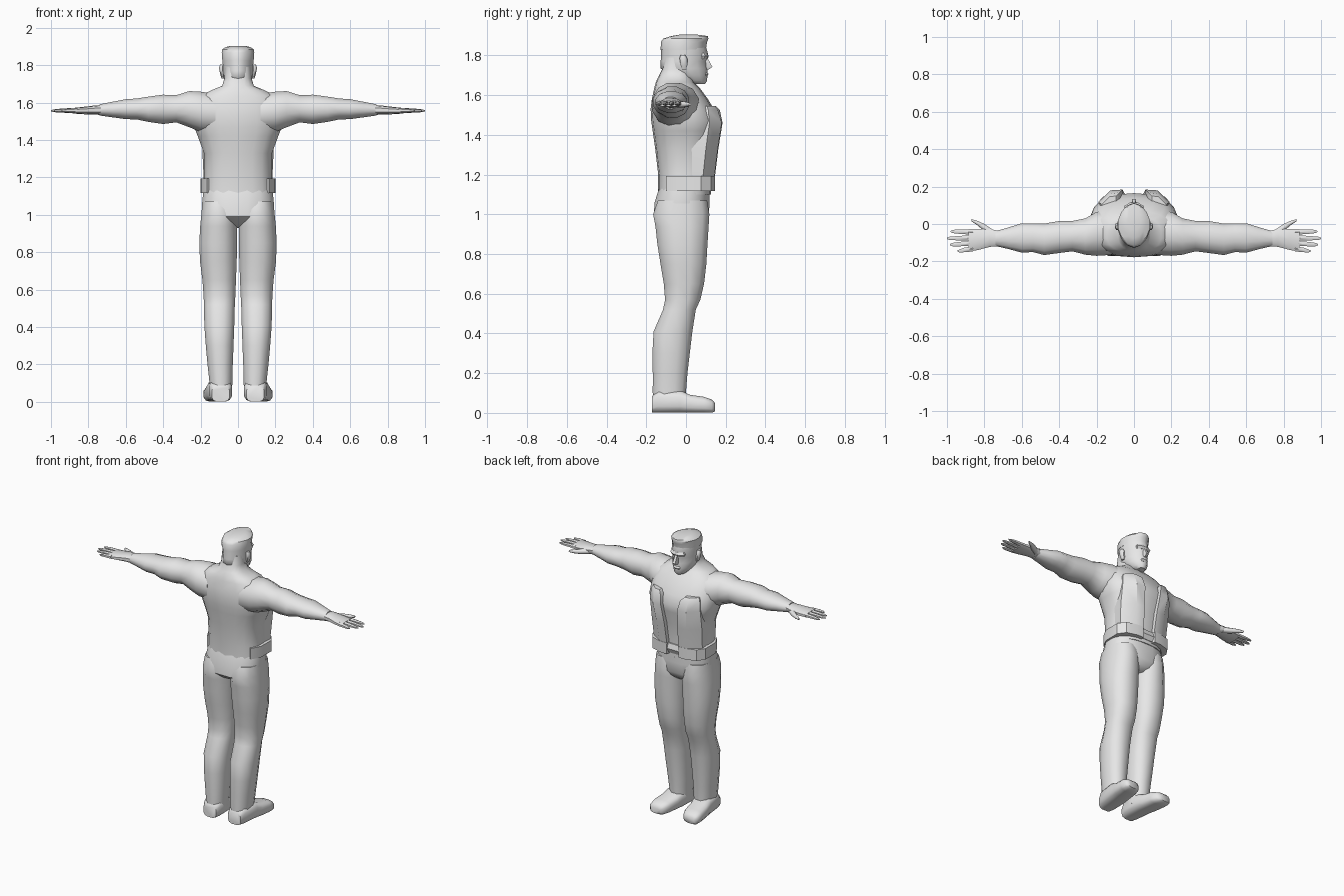
import bpy, bmesh, math

grey = bpy.data.materials.new("plain_grey")
grey.diffuse_color = (0.8, 0.8, 0.8, 1)


def skin(name, rings, mirror=False, angle=50):
    """Bridge equal-length point rings into a closed shape."""
    bm = bmesh.new()
    loops = [[bm.verts.new(p) for p in ring] for ring in rings]
    n = len(loops[0])
    for a, b in zip(loops, loops[1:]):
        for i in range(n):
            j = (i + 1) % n
            bm.faces.new((a[i], a[j], b[j], b[i]))
    bm.faces.new(loops[0][::-1])
    bm.faces.new(loops[-1])
    bmesh.ops.recalc_face_normals(bm, faces=bm.faces)
    mesh = bpy.data.meshes.new(name)
    bm.to_mesh(mesh)
    bm.free()
    mesh.materials.append(grey)
    ob = bpy.data.objects.new(name, mesh)
    bpy.context.collection.objects.link(ob)
    bpy.ops.object.select_all(action='DESELECT')
    ob.select_set(True)
    bpy.context.view_layer.objects.active = ob
    bpy.ops.object.shade_smooth_by_angle(angle=math.radians(angle))
    if mirror:
        ob.modifiers.new("mirror", 'MIRROR')
    return ob


def loft(name, axis, rings, n=10, power=2.0, mirror=False, angle=50):
    """Rounded sections (t, u0, u1, v0, v1) strung along one axis."""
    out = []
    for t, u0, u1, v0, v1 in rings:
        ring = []
        for k in range(n):
            a = 2 * math.pi * (k + 0.5) / n
            c, s = math.cos(a), math.sin(a)
            u = (u0 + u1) / 2 + (u1 - u0) / 2 * math.copysign(abs(c) ** (2 / power), c) / math.cos(math.pi / n) ** (2 / power)
            v = (v0 + v1) / 2 + (v1 - v0) / 2 * math.copysign(abs(s) ** (2 / power), s)
            ring.append({'x': (t, u, v), 'y': (u, t, v), 'z': (u, v, t)}[axis])
        out.append(ring)
    return skin(name, out, mirror, angle)


def body(name, rings, **kw):
    """Symmetric upright sections (z, half width, back y, front y)."""
    return loft(name, 'z', [(z, -w, w, b, f) for z, w, b, f in rings], **kw)


# Torso and neck
body("torso", [
    (1.10, .185, -.140, .125), (1.20, .180, -.140, .125), (1.33, .182, -.155, .140),
    (1.42, .215, -.168, .158), (1.47, .235, -.175, .165), (1.53, .235, -.178, .140),
    (1.58, .230, -.172, .110), (1.635, .20, -.160, .070), (1.665, .145, -.152, .040),
    (1.69, .085, -.140, .030), (1.73, .072, -.120, .030), (1.79, .07, -.11, .03)],
    n=18, power=2.5)

# Hips
body("hips", [
    (1.13, .185, -.138, .120), (1.06, .192, -.160, .120), (0.99, .185, -.165, .118),
    (0.955, .12, -.125, .10), (0.93, .05, -.06, .07)], n=16, power=2.5)

# Legs
loft("leg", 'z', [
    (1.07, .02, .190, -.145, .110), (1.00, .006, .196, -.170, .122), (0.94, .004, .202, -.158, .118),
    (0.85, .005, .207, -.148, .112), (0.75, .007, .203, -.132, .106), (0.65, .011, .190, -.115, .094),
    (0.57, .014, .184, -.108, .075), (0.52, .017, .182, -.118, .052), (0.41, .020, .180, -.166, .035),
    (0.30, .024, .172, -.172, .022), (0.20, .028, .163, -.170, .010), (0.10, .030, .152, -.170, .002),
    (0.05, .034, .150, -.168, .0)],
    n=12, power=2.3, mirror=True)

# Shoes, turned slightly outward
loft("shoe", 'y', [
    (-.172, .045, .140, .0, .085), (-.14, .032, .155, .0, .115), (-.03, .035, .168, .0, .115),
    (.02, .045, .176, .0, .092), (.09, .055, .184, .0, .082), (.13, .072, .180, .0, .068),
    (.146, .095, .165, .008, .05)],
    n=12, power=3.2, mirror=True)

# Arms
loft("arm", 'x', [
    (.12, -.165, .07, 1.43, 1.650), (.20, -.170, .065, 1.44, 1.662), (.26, -.164, .03, 1.465, 1.665),
    (.33, -.146, .016, 1.492, 1.642), (.40, -.155, .016, 1.483, 1.645), (.48, -.166, .002, 1.495, 1.634),
    (.54, -.150, .004, 1.508, 1.624), (.60, -.153, .004, 1.510, 1.620), (.67, -.134, -.018, 1.520, 1.606),
    (.74, -.118, -.038, 1.530, 1.592)],
    n=12, power=2.1, mirror=True)

# Hands: palm, thumb and fingers
loft("palm", 'x', [
    (.72, -.118, -.038, 1.534, 1.588), (.77, -.122, -.026, 1.536, 1.584), (.83, -.138, -.026, 1.538, 1.577),
    (.885, -.148, -.028, 1.542, 1.571)], n=10, power=2.6, mirror=True)
loft("thumb", 'x', [
    (.755, -.070, -.030, 1.536, 1.574), (.80, -.040, .000, 1.536, 1.570), (.835, -.008, .016, 1.540, 1.566),
    (.868, .014, .026, 1.546, 1.560)], n=8, mirror=True)
for label, base, tip, end in (("index", -.043, -.040, .982), ("middle", -.074, -.077, 1.0),
                              ("ring", -.104, -.110, .985), ("little", -.133, -.144, .945)):
    mid = (base + tip) / 2
    loft(label + "_finger", 'x', [
        (.86, base - .014, base + .014, 1.544, 1.572),
        ((.87 + end) / 2, mid - .012, mid + .012, 1.546, 1.569),
        (end - .015, tip - .009, tip + .009, 1.549, 1.564),
        (end, tip - .003, tip + .003, 1.553, 1.560)], n=6, mirror=True)

# Head
body("head", [
    (1.655, .030, .010, .095), (1.672, .048, -.03, .106), (1.70, .068, -.085, .108),
    (1.735, .078, -.128, .108), (1.77, .080, -.128, .103), (1.795, .081, -.125, .114),
    (1.84, .083, -.125, .102), (1.87, .083, -.122, .100)], n=14, power=1.8)
loft("ear", 'z', [
    (1.73, .074, .088, -.022, .004), (1.75, .074, .095, -.028, .008),
    (1.785, .075, .102, -.034, .008), (1.803, .075, .096, -.028, -.004)], n=8, mirror=True)
# Nose, lips and brow
skin("nose", [
    [(-.008, .095, 1.787), (.008, .095, 1.787), (.008, .108, 1.787), (-.008, .108, 1.787)],
    [(-.016, .09, 1.738), (.016, .09, 1.738), (.010, .133, 1.742), (-.010, .133, 1.742)],
    [(-.014, .09, 1.727), (.014, .09, 1.727), (.006, .115, 1.729), (-.006, .115, 1.729)]])
loft("lips", 'z', [
    (1.695, -.020, .020, .08, .108), (1.705, -.026, .026, .08, .115), (1.715, -.020, .020, .08, .109)], n=8)
loft("brow", 'z', [
    (1.782, -.045, .045, .05, .106), (1.797, -.052, .052, .05, .117), (1.812, -.045, .045, .05, .108)], n=8)

# Flat-topped hair with a front tip
hair = body("hair", [
    (1.828, .084, -.128, .100), (1.868, .087, -.126, .106), (1.884, .085, -.115, .113),
    (1.897, .066, -.075, .110), (1.904, .036, -.035, .06)], n=14, power=1.8, angle=40)

# Jacket front panels with flared tops
panel = []
for z, xi, xm, xo, yi, ym, yo in (
        (1.185, .042, .10, .183, .145, .142, .085), (1.33, .050, .11, .190, .163, .160, .100),
        (1.46, .062, .125, .190, .184, .180, .118), (1.525, .075, .13, .182, .170, .160, .112),
        (1.545, .095, .13, .172, .150, .146, .105)):
    panel.append([(xi, yi, z), (xm, ym, z), (xo, yo, z), (xo - .01, yo - .09, z), (xi, yi - .09, z)])
skin("jacket_panel", panel, mirror=True, angle=35)

# Waistband wrapped from the sides to an open front, with a buckle
path = [(.165, -.10), (.199, -.035), (.200, .075), (.165, .125), (.095, .145), (.045, .147)]
band = [[(x, y, 1.118), (x, y, 1.193), (x * .82, y * .75, 1.193), (x * .82, y * .75, 1.118)] for x, y in path]
skin("waistband", band, mirror=True, angle=35)
skin("buckle", [
    [(x, .10, 1.125), (x, .128, 1.125), (x, .142, 1.155), (x, .132, 1.19), (x, .10, 1.19)]
    for x in (-.046, .046)], angle=25)
